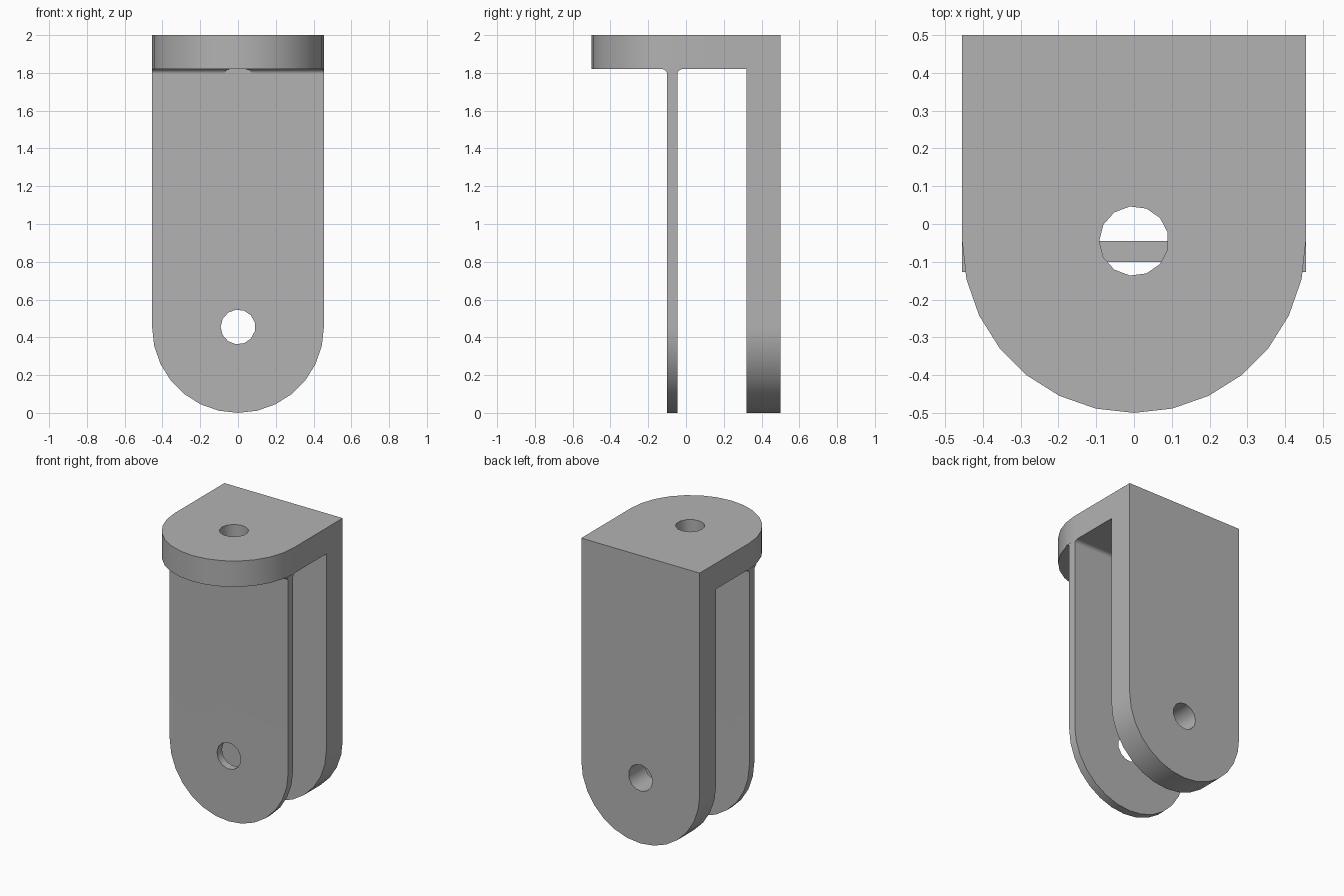
import bpy
import bmesh
from math import cos, sin, pi, radians
from mathutils import Vector

if "Cube" in bpy.data.objects:
    bpy.data.objects.remove(bpy.data.objects["Cube"], do_unlink=True)

R = 0.455                    # half width and end radius
HOLE = 0.092
UNDER, TOP = 1.82, 2.0       # top plate
LEG_F, LEG_B = -0.10, -0.045  # thin front leg
BACK_F, BACK = 0.32, 0.5     # thick back leg
FIL = 0.027
CY = -0.045                  # centre of rounded plate end


def arc(cx, cy, r, a0, a1, n):
    angles = [radians(a0 + (a1 - a0) * i / n) for i in range(n + 1)]
    return [(cx + r * cos(a), cy + r * sin(a)) for a in angles]


def prism(name, outline, axis, lo, hi):
    """Extrude a 2D outline along an axis: x takes (y, z), y takes (x, z), z takes (x, y)."""
    place = {"x": lambda u, v, w: (w, u, v),
             "y": lambda u, v, w: (u, w, v),
             "z": lambda u, v, w: (u, v, w)}[axis]
    bm = bmesh.new()
    face = bm.faces.new([bm.verts.new(place(u, v, lo)) for u, v in outline])
    grown = bmesh.ops.extrude_face_region(bm, geom=[face])
    moved = [e for e in grown["geom"] if isinstance(e, bmesh.types.BMVert)]
    bmesh.ops.translate(bm, verts=moved, vec=Vector(place(0, 0, hi - lo)))
    bmesh.ops.recalc_face_normals(bm, faces=bm.faces)
    mesh = bpy.data.meshes.new(name)
    bm.to_mesh(mesh)
    bm.free()
    obj = bpy.data.objects.new(name, mesh)
    bpy.context.collection.objects.link(obj)
    return obj


def combine(target, tool, operation):
    """Apply a boolean and discard the tool."""
    mod = target.modifiers.new("cut", "BOOLEAN")
    mod.operation, mod.solver, mod.object = operation, "EXACT", tool
    bpy.context.view_layer.update()
    with bpy.context.temp_override(object=target, active_object=target):
        bpy.ops.object.modifier_apply(modifier=mod.name)
    bpy.data.objects.remove(tool, do_unlink=True)


def hole(cx, cy):
    return arc(cx, cy, HOLE, 180, 540, 13)[:-1]


# Side profile: top plate, back leg, thin front leg with filleted root
side = [(-0.5, TOP), (BACK, TOP), (BACK, 0), (BACK_F, 0), (BACK_F, UNDER)]
side += arc(LEG_B + FIL, UNDER - FIL, FIL, 90, 180, 5)
side += [(LEG_B, 0), (LEG_F, 0)]
side += arc(LEG_F - FIL, UNDER - FIL, FIL, 0, 90, 5)
side += [(-0.5, UNDER)]
bracket = prism("bracket", side, "x", -0.6, 0.6)

# Rounded lower ends of both legs
front = [(R, 2.2), (-R, 2.2)] + arc(0, R, R, 180, 360, 14)
combine(bracket, prism("leg_outline", front, "y", -0.7, 0.7), "INTERSECT")

# Rounded front of the top plate
corners = [(0.7, CY), (0.7, -0.7), (-0.7, -0.7), (-0.7, CY)]
corners += arc(0, CY, R, 180, 360, 14)
combine(bracket, prism("corner_cutter", corners, "z", UNDER, 2.2), "DIFFERENCE")

# Pin hole through both legs
combine(bracket, prism("pin_cutter", hole(0, R), "y", -0.7, 0.7), "DIFFERENCE")

# Bolt hole through the top plate and fillets, leaving the leg itself whole
bolt = prism("bolt_cutter", hole(0, CY), "z", 1.7, 2.2)
core = [(LEG_F, 1.6), (LEG_B, 1.6), (LEG_B, UNDER), (LEG_F, UNDER)]
combine(bolt, prism("leg_core", core, "x", -0.3, 0.3), "DIFFERENCE")
combine(bracket, bolt, "DIFFERENCE")

# Merge any leftover seams
bm = bmesh.new()
bm.from_mesh(bracket.data)
bmesh.ops.remove_doubles(bm, verts=bm.verts, dist=0.0001)
bmesh.ops.dissolve_limit(bm, angle_limit=radians(1), verts=bm.verts, edges=bm.edges)
bm.to_mesh(bracket.data)
bm.free()

# Plain grey metal
grey = bpy.data.materials.new("grey_metal")
grey.use_nodes = True
colour = (0.45, 0.45, 0.45, 1)
grey.diffuse_color = colour
grey.node_tree.nodes["Principled BSDF"].inputs["Base Color"].default_value = colour
bracket.data.materials.clear()
bracket.data.materials.append(grey)

# Smooth curves, crisp edges, flat faces kept flat
bpy.ops.object.select_all(action="DESELECT")
bracket.select_set(True)
bpy.context.view_layer.objects.active = bracket
bpy.ops.object.shade_smooth_by_angle(angle=radians(30))
weighted = bracket.modifiers.new("flat_faces", "WEIGHTED_NORMAL")
weighted.keep_sharp = True
